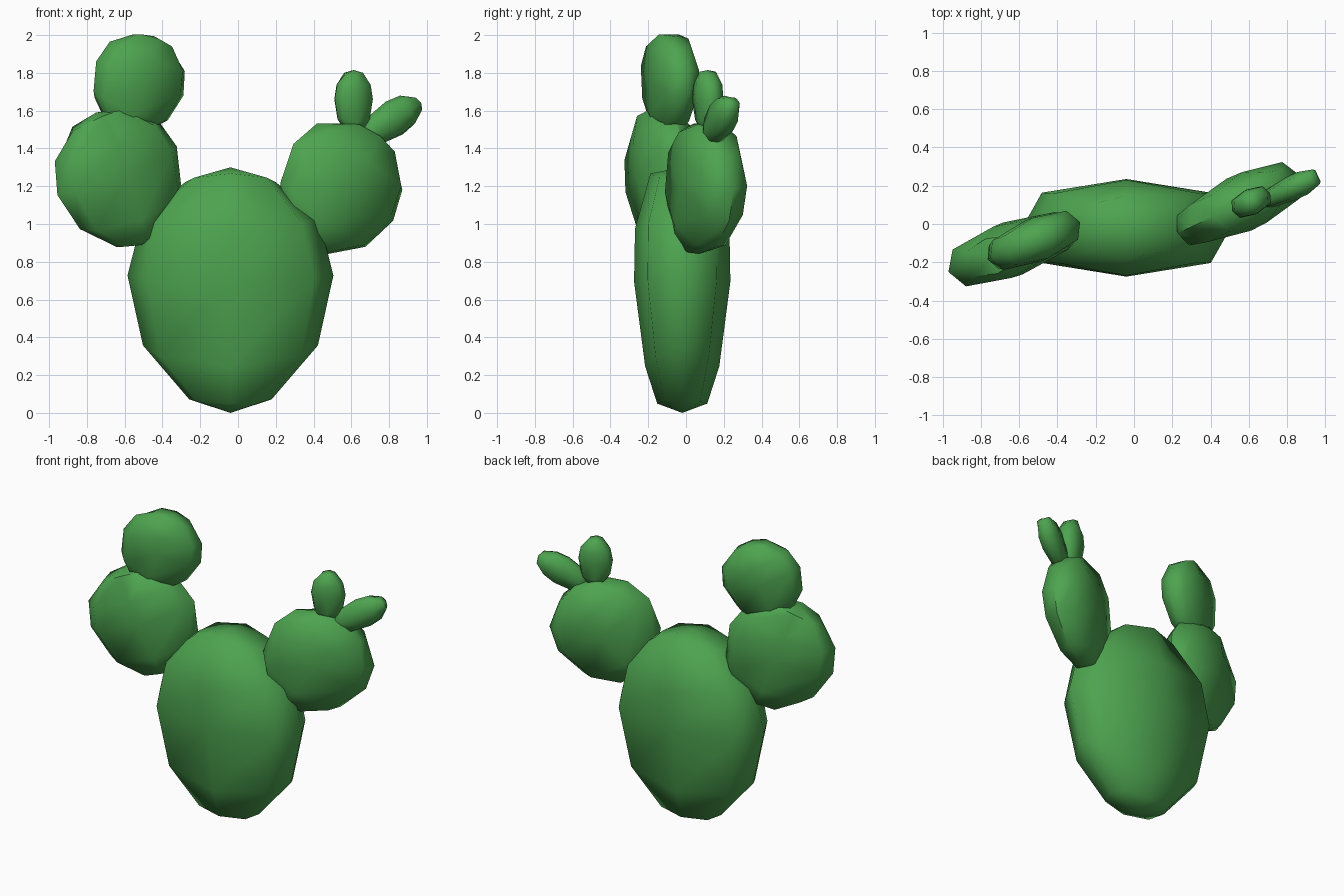
import bpy
import bmesh
from math import radians
from mathutils import Matrix, Vector

cube = bpy.data.objects.get("Cube")
if cube:
    bpy.data.objects.remove(cube, do_unlink=True)

green = bpy.data.materials.new("cactus green")
green.use_nodes = True
colour = (0.075, 0.37, 0.08, 1)
green.diffuse_color = colour
bsdf = green.node_tree.nodes["Principled BSDF"]
bsdf.inputs["Base Color"].default_value = colour
bsdf.inputs["Roughness"].default_value = 0.8

# Pad profile, bottom to top: edge width, edge height, face depth, face height
PROFILE = [
    (0.40, 0.055, 0.52, 0.038),
    (0.85, 0.275, 0.77, 0.19),
    (1.00, 0.56, 1.00, 0.535),
    (0.86, 0.79, 0.98, 0.75),
    (0.44, 0.94, 0.66, 0.975),
]
# Eight directions around the pad: sideways, depth, share of the edge height
AROUND = [(1, 0, 1), (.81, .72, .5), (0, 1, 0), (-.81, .72, .5),
          (-1, 0, 1), (-.81, -.72, .5), (0, -1, 0), (.81, -.72, .5)]


def pad(name, centre, length, width, depth, yaw=0, tilt=0):
    """Flattened egg; width and depth are half sizes, angles in degrees."""
    bm = bmesh.new()
    place = (Matrix.Translation(centre) @ Matrix.Rotation(radians(yaw), 4, 'Z')
             @ Matrix.Rotation(radians(tilt), 4, 'Y'))

    def vert(x, y, h):
        return bm.verts.new(place @ Vector((x * width, y * depth, (h - 0.5) * length)))

    rings = [[vert(sx * w, sy * d, hw * s + hd * (1 - s)) for sx, sy, s in AROUND]
             for w, hw, d, hd in PROFILE]
    bottom, top = vert(0, 0, 0), vert(0, 0, 1)
    n = len(AROUND)
    for i in range(n):
        j = (i + 1) % n
        bm.faces.new((bottom, rings[0][j], rings[0][i]))
        bm.faces.new((top, rings[-1][i], rings[-1][j]))
        for low, high in zip(rings, rings[1:]):
            bm.faces.new((low[i], low[j], high[j], high[i]))
    bmesh.ops.recalc_face_normals(bm, faces=bm.faces)
    mesh = bpy.data.meshes.new(name)
    bm.to_mesh(mesh)
    bm.free()
    mesh.materials.append(green)
    obj = bpy.data.objects.new(name, mesh)
    bpy.context.collection.objects.link(obj)
    bpy.ops.object.select_all(action='DESELECT')
    obj.select_set(True)
    bpy.context.view_layer.objects.active = obj
    bpy.ops.object.shade_smooth_by_angle(angle=radians(60))


# Trunk
pad("main_pad", (-0.04, -0.02, 0.65), 1.30, 0.545, 0.255)
# Right branch
pad("right_lower_pad", (-0.625, -0.125, 1.24), 0.75, 0.36, 0.145, 20, -21)
pad("right_upper_pad", (-0.53, -0.09, 1.74), 0.54, 0.265, 0.115, 22, 20)
# Left branch with two buds
pad("left_pad", (0.535, 0.095, 1.185), 0.72, 0.355, 0.15, 25, 35)
pad("left_upright_bud", (0.612, 0.115, 1.645), 0.34, 0.11, 0.07, 25, 0)
pad("left_leaning_bud", (0.81, 0.18, 1.55), 0.38, 0.10, 0.065, 25, 60)
